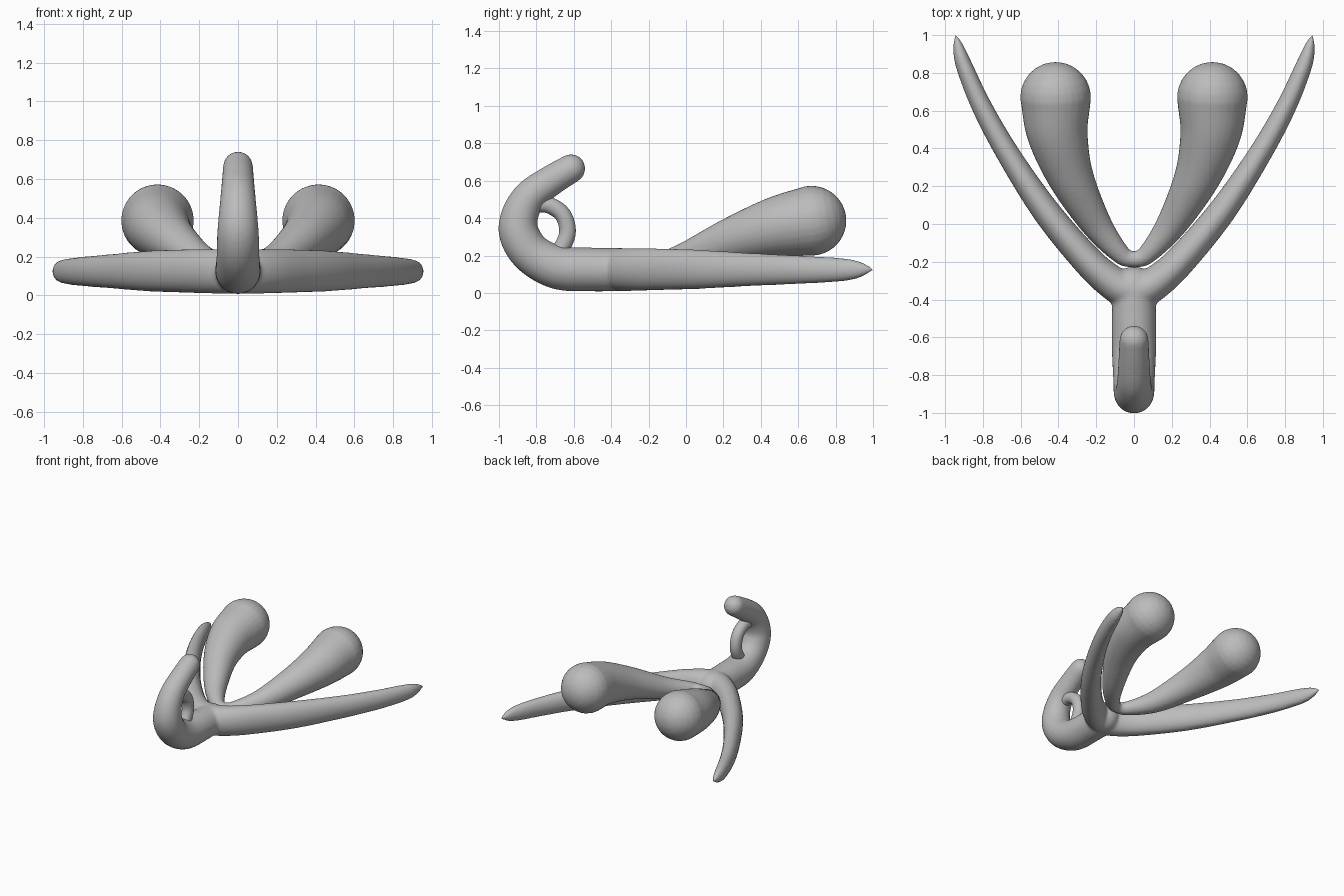
import bpy
import bmesh
import math
from mathutils import Vector

cube = bpy.data.objects.get("Cube")
if cube:
    bpy.data.objects.remove(cube)

grey = bpy.data.materials.new("warm grey")
grey.use_nodes = True
colour = (0.5, 0.5, 0.5, 1)
grey.diffuse_color = colour
grey.node_tree.nodes["Principled BSDF"].inputs["Base Color"].default_value = colour


def spline(points, steps=8):
    """Smooth path through (x, y, z, radius, height factor) points."""
    pts = [Vector(p) for p in points]
    pts = [2 * pts[0] - pts[1]] + pts + [2 * pts[-1] - pts[-2]]
    path = []
    for a, b, c, d in zip(pts, pts[1:], pts[2:], pts[3:]):
        for i in range(steps):
            t = i / steps
            path.append(b + (c - a) * (t / 2)
                        + (2 * a - 5 * b + 4 * c - d) * (t * t / 2)
                        + (3 * b - a - 3 * c + d) * (t ** 3 / 2))
    return path + [pts[-2]]


def add_tube(bm, points, sides=28, round_start=False, round_end=True):
    """Sweep an oval section along a path, with optional domed ends."""
    path = spline(points)
    n = len(path)
    frames = []
    side = None
    for i, p in enumerate(path):
        d = (path[min(i + 1, n - 1)] - path[max(i - 1, 0)]).to_3d().normalized()
        if side is None:
            side = d.cross(Vector((0, 0, 1))).normalized()
        side = (side - d * side.dot(d)).normalized()
        frames.append((p.to_3d(), d, side, side.cross(d), p[3], p[4]))

    # Domes are extra shrinking sections beyond the path ends
    def dome(frame, sign):
        p, d, s, u, r, h = frame
        return [(p + d * sign * r * math.sin(a), d, s, u, r * math.cos(a), h)
                for a in (math.radians(k * 14) for k in range(1, 7))]

    if round_start:
        frames = dome(frames[0], -1)[::-1] + frames
    if round_end:
        frames += dome(frames[-1], 1)
    rings = []
    for p, d, s, u, r, h in frames:
        ring = []
        for k in range(sides):
            a = math.tau * k / sides
            ring.append(bm.verts.new(p + s * r * math.cos(a) + u * r * h * math.sin(a)))
        rings.append(ring)
    for r0, r1 in zip(rings, rings[1:]):
        for k in range(sides):
            j = (k + 1) % sides
            bm.faces.new((r0[k], r0[j], r1[j], r1[k]))
    bm.faces.new(rings[0][::-1])
    bm.faces.new(rings[-1])


def mirrored(points):
    return [(-p[0], *p[1:]) for p in points]


def finish(name, bm, voxel, smooth):
    bmesh.ops.recalc_face_normals(bm, faces=bm.faces)
    mesh = bpy.data.meshes.new(name)
    bm.to_mesh(mesh)
    bm.free()
    mesh.materials.append(grey)
    mesh.shade_smooth()
    obj = bpy.data.objects.new(name, mesh)
    bpy.context.collection.objects.link(obj)
    # Fuse overlapping tubes into one skin and soften the joins
    remesh = obj.modifiers.new("fuse", "REMESH")
    remesh.mode = "VOXEL"
    remesh.voxel_size = voxel
    remesh.use_smooth_shade = True
    soften = obj.modifiers.new("soften", "SMOOTH")
    soften.factor = 0.5
    soften.iterations = smooth


# Curled hook with two long tapering arms
hook = [(0, -0.34, .125, .115, 1), (0, -0.5, .125, .117, 1),
        (0, -0.68, .135, .117, 1), (0, -0.82, .205, .11, 1),
        (0, -0.89, .31, .108, 1), (0, -0.89, .41, .1, 1),
        (0, -0.835, .515, .09, 1), (0, -0.73, .595, .083, 1),
        (0, -0.615, .665, .077, 1)]
arm = [(0, -0.36, .125, .105, 1.1), (.1, -0.32, .125, .092, 1.25),
       (.24, -0.2, .126, .082, 1.38), (.46, .06, .126, .074, 1.42),
       (.66, .36, .125, .062, 1.42), (.805, .62, .124, .054, 1.4),
       (.9, .84, .124, .044, 1.4), (.93, .94, .125, .028, 1.4),
       (.943, .995, .126, .008, 1.2)]
bm = bmesh.new()
add_tube(bm, hook, round_start=True)
add_tube(bm, arm)
add_tube(bm, mirrored(arm))
finish("hooked_body_and_arms", bm, 0.011, 8)

# Pair of club shaped bulbs meeting at a thin bridge
bulb = [(0, -0.19, .15, .042, 1), (.07, -0.16, .155, .052, 1),
        (.2, 0, .19, .082, 1), (.335, .25, .285, .122, 1),
        (.405, .48, .352, .162, 1), (.415, .67, .386, .188, 1)]
bm = bmesh.new()
add_tube(bm, bulb, round_start=True)
add_tube(bm, mirrored(bulb), round_start=True)
finish("bulb_pair", bm, 0.011, 5)

# Small loop bridging the inside of the hook
loop = [(0, -0.83, .47, .045, 1), (0, -0.74, .472, .045, 1),
        (0, -0.66, .42, .045, 1), (0, -0.633, .33, .045, 1),
        (0, -0.66, .25, .045, 1), (0, -0.71, .19, .045, 1)]
bm = bmesh.new()
add_tube(bm, loop, round_start=True)
finish("small_loop", bm, 0.009, 3)
